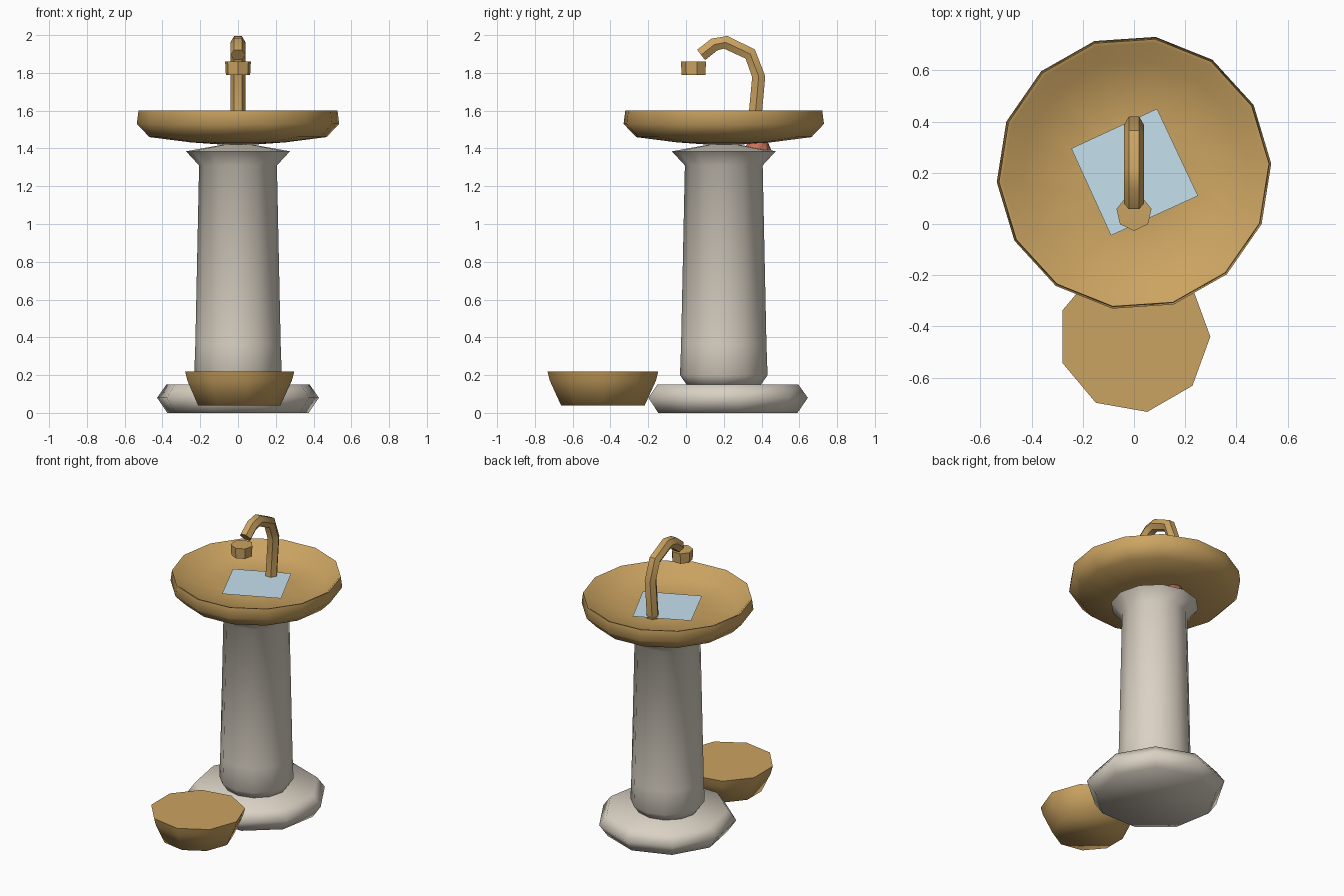
import bpy
from math import sin, cos, pi, radians
from mathutils import Vector

if "Cube" in bpy.data.objects:
    bpy.data.objects.remove(bpy.data.objects["Cube"])


def material(name, rgb):
    m = bpy.data.materials.new(name)
    m.diffuse_color = (*rgb, 1)
    m.use_nodes = True
    m.node_tree.nodes["Principled BSDF"].inputs["Base Color"].default_value = m.diffuse_color
    return m


stone = material("stone", (0.70, 0.64, 0.55))
brass = material("brass", (0.60, 0.37, 0.12))
blue = material("water", (0.56, 0.75, 0.86))
red = material("red", (0.6, 0.16, 0.09))


def finish(name, verts, faces, mat, angle=40):
    me = bpy.data.meshes.new(name)
    me.from_pydata(verts, [], faces)
    me.materials.append(mat)
    ob = bpy.data.objects.new(name, me)
    bpy.context.collection.objects.link(ob)
    bpy.ops.object.select_all(action='DESELECT')
    ob.select_set(True)
    bpy.context.view_layer.objects.active = ob
    if angle:
        bpy.ops.object.shade_smooth_by_angle(angle=radians(angle))
    return ob


def skin(name, rings, mat, angle=40):
    """Closed skin over rings of equal length, capped at both ends."""
    n = len(rings[0])
    verts = [v for r in rings for v in r]
    faces = [(k * n + i, k * n + (i + 1) % n, (k + 1) * n + (i + 1) % n, (k + 1) * n + i)
             for k in range(len(rings) - 1) for i in range(n)]
    last = (len(rings) - 1) * n
    faces += [tuple(range(n))[::-1], tuple(range(last, last + n))]
    return finish(name, verts, faces, mat, angle)


def lathe(name, y, profile, sides, mat, turn=0.0, angle=40):
    """Low-poly turned form from (radius, z) pairs, bottom to top."""
    rings = [[(r * cos(turn + 2 * pi * i / sides), y + r * sin(turn + 2 * pi * i / sides), z)
              for i in range(sides)] for r, z in profile]
    return skin(name, rings, mat, angle)


# Stone pedestal
lathe("base_plinth", 0.21, [(0.38, 0), (0.435, 0.08), (0.385, 0.15)], 9, stone, pi / 2, 75)
lathe("column", 0.2, [(0.19, 0.14), (0.232, 0.20), (0.226, 0.36), (0.206, 1.31),
                      (0.275, 1.385), (0.08, 1.42)], 12, stone, 0, 70)

# Basin with a shallow dished interior
lathe("basin", 0.2, [(0.08, 1.42), (0.25, 1.432), (0.47, 1.46), (0.537, 1.53), (0.528, 1.6),
                     (0.515, 1.597), (0.44, 1.525), (0.2, 1.515)], 14, brass, radians(81), 60)

# Water patch lying in the basin
finish("water", [(0.09, 0.45, 1.53), (-0.245, 0.295, 1.53),
                 (-0.09, -0.045, 1.53), (0.25, 0.11, 1.53)], [(0, 1, 2, 3)], blue, 0)

# Valve under the basin
lathe("valve", 0.38, [(0.04, 1.36), (0.072, 1.39), (0.055, 1.43), (0.03, 1.45)], 8, red)

# Lower bowl at the front
lathe("lower_bowl", -0.44, [(0.225, 0.04), (0.285, 0.17), (0.298, 0.22)],
      9, brass, radians(-80), 100)

# Bent spout: hexagonal section swept along a path in the yz plane
path = [(0.36, 1.51), (0.385, 1.78), (0.34, 1.90), (0.21, 1.962), (0.15, 1.95), (0.08, 1.895)]
rings = []
for k, (y, z) in enumerate(path):
    a, b = path[max(k - 1, 0)], path[min(k + 1, len(path) - 1)]
    t = Vector((0, b[0] - a[0], b[1] - a[1])).normalized()
    side = Vector((1, 0, 0))
    up = t.cross(side)
    rings.append([Vector((0, y, z)) + 0.04 * (side * cos(pi * i / 3) + up * sin(pi * i / 3))
                  for i in range(6)])
skin("spout", rings, brass)

# Nozzle below the spout end
lathe("nozzle", 0.043, [(0.066, 1.79), (0.07, 1.86)], 7, brass, pi / 14)
